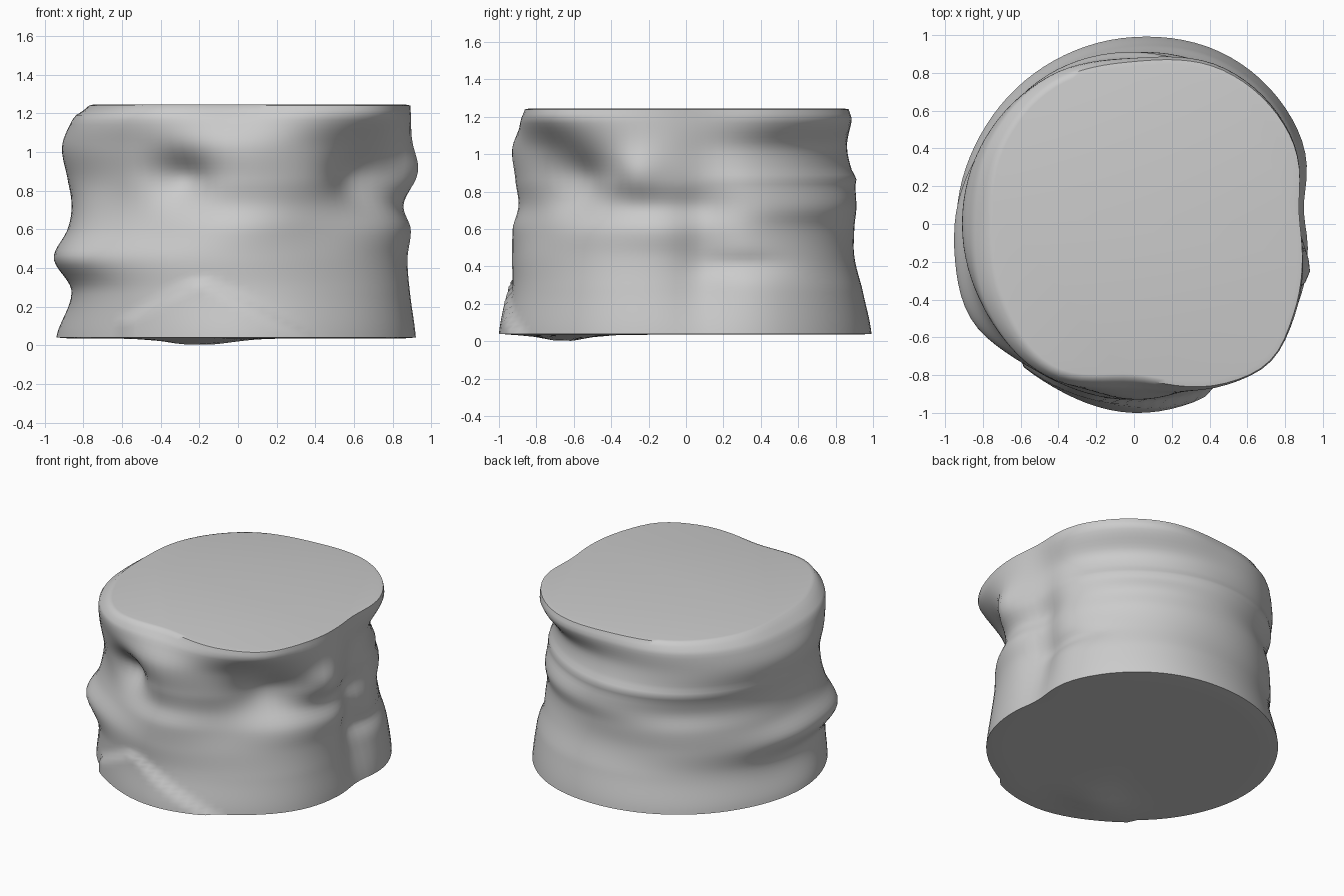
import bpy, bmesh, math

if "Cube" in bpy.data.objects:
    bpy.data.objects.remove(bpy.data.objects["Cube"])

# Cross-section radii every 30 degrees (starting at +x), from the base to the rim
SECTIONS = [
    (0.04, [.93, 1.0, 1.02, .99, .96, .94, .94, .93, .93, .97, .96, .97]),
    (0.28, [.90, .97, .98, .94, .91, .88, .86, .91, .92, .93, .92, .94]),
    (0.45, [.89, .93, .93, .90, .90, .90, .95, .97, .93, .93, .90, .92]),
    (0.60, [.91, .91, .91, .90, .90, .88, .88, .92, .88, .92, .88, .92]),
    (0.72, [.87, .92, .93, .91, .88, .86, .86, .89, .86, .88, .87, .89]),
    (0.85, [.90, .90, .89, .90, .90, .88, .88, .88, .88, .91, .90, .93]),
    (1.03, [.89, .87, .86, .86, .90, .91, .91, .91, .91, .93, .92, .95]),
    (1.18, [.89, .95, .95, .88, .90, .88, .85, .90, .93, .87, .97, .97]),
    (1.24, [.89, .95, .94, .86, .86, .82, .77, .82, .89, .82, .96, .96]),
]
# Local dents and bulges: angle, z, angular width, height width, amount
DENTS = [
    (318, .87, 15, .16, -.14), (250, .87, 11, .12, -.12),
    (344, .91, 7, .12, .05), (210, .45, 14, .09, .03),
    (6, .55, 10, .55, -.08), (20, .41, 14, .06, -.03),
    (315, 1.22, 13, .10, .05), (278, .70, 14, .12, .02),
]
SEG, ROWS = 96, 48


def spline(p0, p1, p2, p3, t):
    return p1 + .5 * t * (p2 - p0 + t * (2*p0 - 5*p1 + 4*p2 - p3 + t * (3*(p1 - p2) + p3 - p0)))


def section_radius(radii, deg):
    f = deg / 30
    i = int(f)
    return spline(*[radii[(i + k) % 12] for k in (-1, 0, 1, 2)], f - i)


def radius(deg, z):
    i = 0
    while i < len(SECTIONS) - 2 and z > SECTIONS[i + 1][0]:
        i += 1
    t = (z - SECTIONS[i][0]) / (SECTIONS[i + 1][0] - SECTIONS[i][0])
    pts = [SECTIONS[min(max(i + k, 0), len(SECTIONS) - 1)][1] for k in (-1, 0, 1, 2)]
    r = spline(*[section_radius(p, deg) for p in pts], t)
    for a, h, wa, wz, amt in DENTS:
        d = (deg - a + 180) % 360 - 180
        r += amt * math.exp(-(d / wa) ** 2 - ((z - h) / wz) ** 2)
    # soft ledge round the back
    fade = max(0, math.sin(math.radians(deg)))
    r += .014 * fade * math.exp(-((z - .87) / .03) ** 2)
    # jagged overlapping lip low on the front
    x = r * math.cos(math.radians(deg))
    if 190 < deg < 350 and -.6 < x < .4:
        crest = .13 + .23 * (x + .6) / .4 if x < -.2 else .36 - .31 * (x + .2) / .6
        if z < crest:
            r += .03 * min(1, (crest - z) / .03)
    return r


def base_height(x, y):
    bump = math.exp(-((x + .2) / .22) ** 2 - ((y + .65) / .15) ** 2)
    return .035 - .035 * bump


def build_drum():
    bm = bmesh.new()
    rings = []

    def ring(z, scale=1, flat_base=False):
        loop = []
        for s in range(SEG):
            deg = 360 * s / SEG
            r = scale * radius(deg, z)
            x, y = r * math.cos(math.radians(deg)), r * math.sin(math.radians(deg))
            loop.append(bm.verts.new((x, y, base_height(x, y) if flat_base else z)))
        rings.append(loop)

    # underside, wall and top
    for s in (.2, .4, .55, .65, .75, .85, .93):
        ring(.04, s, True)
    for k in range(ROWS + 1):
        ring(.04 + 1.2 * k / ROWS)
    ring(1.24, .97)
    for v in rings[-1]:
        v.co.z = 1.245
    for a, b in zip(rings, rings[1:]):
        for s in range(SEG):
            n = (s + 1) % SEG
            bm.faces.new((a[s], a[n], b[n], b[s]))
    bm.faces.new(rings[0][::-1])
    bm.faces.new(rings[-1])
    mesh = bpy.data.meshes.new("rock_drum")
    bm.to_mesh(mesh)
    bm.free()
    obj = bpy.data.objects.new("rock_drum", mesh)
    bpy.context.collection.objects.link(obj)
    bpy.context.view_layer.objects.active = obj
    obj.select_set(True)
    bpy.ops.object.shade_smooth_by_angle(angle=math.radians(50))


build_drum()
